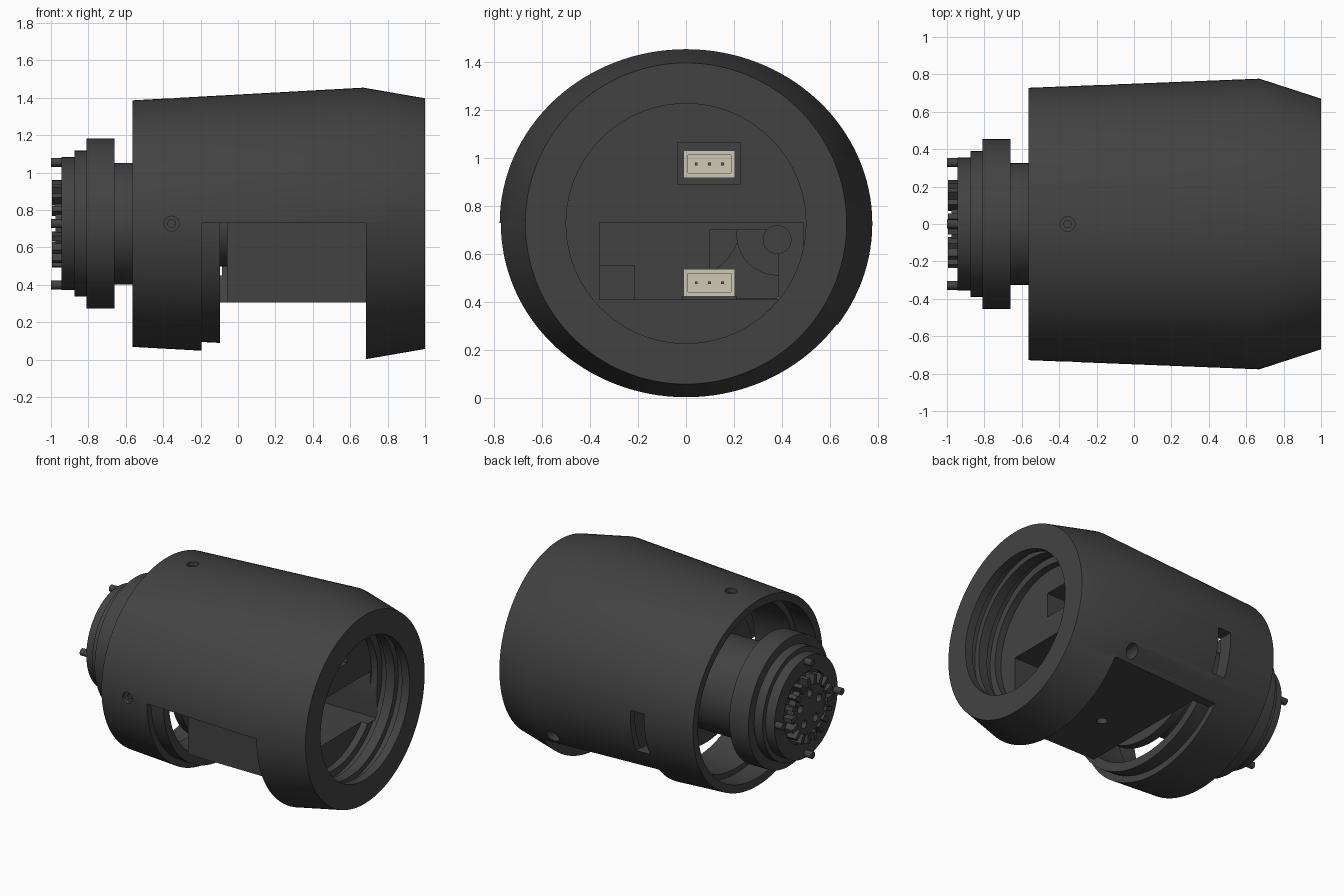
import bpy, bmesh, math
from mathutils import Vector

if "Cube" in bpy.data.objects:
    bpy.data.objects.remove(bpy.data.objects["Cube"])

ZC = 0.727  # height of the long axis


def material(name, rgb):
    m = bpy.data.materials.new(name)
    m.diffuse_color = (*rgb, 1)
    m.use_nodes = True
    m.node_tree.nodes["Principled BSDF"].inputs["Base Color"].default_value = m.diffuse_color
    return m


DARK = material("dark_grey", (0.055, 0.055, 0.055))
CREAM = material("cream", (0.62, 0.58, 0.46))
METAL = material("pin_dark", (0.12, 0.11, 0.09))


def finish(name, bm, mat):
    bmesh.ops.recalc_face_normals(bm, faces=bm.faces[:])
    me = bpy.data.meshes.new(name)
    bm.to_mesh(me)
    bm.free()
    ob = bpy.data.objects.new(name, me)
    bpy.context.collection.objects.link(ob)
    me.materials.append(mat)
    return ob


def loft(name, sections, closed=False, n=96, mat=DARK):
    """Elliptical sections (x, radius_y, radius_z) along the long axis."""
    bm = bmesh.new()
    rings = []
    for x, ry, rz in sections:
        rings.append([bm.verts.new((x, ry * math.cos(2 * math.pi * i / n),
                                    ZC + rz * math.sin(2 * math.pi * i / n))) for i in range(n)])
    pairs = list(zip(rings, rings[1:]))
    if closed:
        pairs.append((rings[-1], rings[0]))
    else:
        bm.faces.new(rings[0])
        bm.faces.new(rings[-1])
    for a, b in pairs:
        for i in range(n):
            j = (i + 1) % n
            bm.faces.new((a[i], a[j], b[j], b[i]))
    return finish(name, bm, mat)


def turned(name, profile, **kw):
    return loft(name, [(x, r, r) for x, r in profile], **kw)


def box(name, x, y, z, mat=DARK):
    bm = bmesh.new()
    bmesh.ops.create_cube(bm, size=1)
    for v in bm.verts:
        v.co = Vector([(lo + hi) / 2 + c * (hi - lo) for c, (lo, hi) in zip(v.co, (x, y, z))])
    return finish(name, bm, mat)


def rod(name, a, b, r, n=32, mat=DARK):
    a, b = Vector(a), Vector(b)
    bm = bmesh.new()
    bmesh.ops.create_cone(bm, cap_ends=True, segments=n, radius1=r, radius2=r, depth=(b - a).length)
    rot = (b - a).to_track_quat('Z', 'Y')
    for v in bm.verts:
        v.co = rot @ v.co + (a + b) / 2
    return finish(name, bm, mat)


def cut(ob, *cutters):
    bpy.context.view_layer.objects.active = ob
    for c in cutters:
        c.hide_render = True
        before = len(ob.data.vertices)
        for solver in ('MANIFOLD', 'EXACT'):
            m = ob.modifiers.new("cut", 'BOOLEAN')
            m.operation, m.solver, m.object = 'DIFFERENCE', solver, c
            bpy.ops.object.modifier_apply(modifier=m.name)
            if len(ob.data.vertices) != before:
                break
        bpy.data.objects.remove(c)


# Outer housing: round nose, oval body, hollow rear
body = loft("housing", [(-0.565, 0.728, 0.659), (0.67, 0.777, 0.727), (1.0, 0.67, 0.67)], n=128)
cut(body,
    loft("rear_cavity", [(-0.6, 0.67, 0.60), (-0.06, 0.70, 0.635)]),
    turned("front_bore", [(0.70, 0.5), (0.75, 0.5), (0.75, 0.55), (0.80, 0.55), (0.80, 0.52),
                          (0.87, 0.52), (0.87, 0.56), (0.94, 0.56), (0.94, 0.5), (1.1, 0.5)]),
    # underside and side cutaways
    box("under_cut", (-0.195, 0.685), (-1, 1), (-0.5, 0.305)),
    box("side_cut", (-0.195, 0.685), (-1, -0.475), (-0.4, 0.73)),
    # inner compartment, its rear window and the connector pocket
    box("compartment", (0.0, 0.76), (-0.36, 0.49), (0.41, 0.7295)),
    box("rear_window", (-0.1, 0.05), (0.10, 0.385), (0.415, 0.70)),
    box("pocket", (0.42, 0.75), (-0.035, 0.225), (0.89, 1.065)),
    # far-side slot and hole
    box("far_slot", (-0.19, -0.085), (0.5, 0.9), (0.45, 0.76)),
    rod("far_hole", (0.58, 0.55, 0.37), (0.58, 0.9, 0.37), 0.045),
    # nose screw counterbore
    rod("nose_hole", (0.89, -0.85, ZC), (0.89, -0.45, ZC), 0.05),
    rod("counterbore", (0.89, -0.9, ZC), (0.89, -0.65, ZC), 0.09))

# Set screws around the rear: top, near side and bottom
for k in (1, 2, 3):
    d = Vector((0, math.cos(k * math.pi / 2), math.sin(k * math.pi / 2)))
    c = Vector((-0.355, 0, ZC))
    surf = 0.736 if k == 2 else 0.67
    cut(body, rod("screw_hole", c + d * (surf - 0.03), c + d * 0.9, 0.04),
        rod("screw_socket", c + d * 0.55, c + d * 0.85, 0.02))

# Floor screw holes
for x, y in ((0.52, 0.377), (0.263, 0.393), (0.22, -0.06), (0.53, -0.335), (0.175, -0.325)):
    cut(body, rod("floor_hole", (x, y, 0.2), (x, y, 0.35), 0.035))

rod("nose_screw", (0.89, -0.62, ZC), (0.89, -0.56, ZC), 0.05)

# Liner ring and motor plate inside the rear shell, seen through the cutaway
liner = loft("liner_ring", [(-0.40, 0.690, 0.622), (-0.095, 0.703, 0.638),
                            (-0.095, 0.64, 0.575), (-0.40, 0.64, 0.575)], closed=True)
cut(liner, box("liner_slot", (-0.19, 0), (0.4, 0.9), (0.45, 0.76)))
loft("motor_plate", [(-0.16, 0.52, 0.46), (-0.097, 0.52, 0.46)])

# Rear coupling: hub, neck and stepped flange
coupling = turned("rear_coupling", [
    (-0.05, 0.228), (-0.115, 0.228), (-0.115, 0.325), (-0.66, 0.325), (-0.66, 0.455),
    (-0.81, 0.455), (-0.81, 0.39), (-0.875, 0.39), (-0.875, 0.355), (-0.945, 0.355),
    (-0.945, 0.25), (-0.925, 0.25), (-0.925, 0.185), (-0.975, 0.185)])
cut(coupling, *[rod("socket", (-1.1, 0.11 * math.cos(a), ZC + 0.11 * math.sin(a)),
                    (-0.93, 0.11 * math.cos(a), ZC + 0.11 * math.sin(a)), 0.028)
                for a in [k * math.tau / 5 + 0.3 for k in range(5)]])

# Ring of drive teeth
bm = bmesh.new()
N = 18
for k in range(N):
    quad = []
    for r, da in ((0.17, -0.10), (0.236, -0.06), (0.236, 0.06), (0.17, 0.10)):
        a = math.tau * k / N + da
        quad.append((r * math.cos(a), ZC + r * math.sin(a)))
    lo = [bm.verts.new((-0.92, *p)) for p in quad]
    hi = [bm.verts.new((-0.995, *p)) for p in quad]
    bm.faces.new(lo)
    bm.faces.new(hi)
    for i in range(4):
        j = (i + 1) % 4
        bm.faces.new((lo[i], lo[j], hi[j], hi[i]))
finish("drive_teeth", bm, DARK)

# Four locating pins
for k in range(4):
    y, z = 0.328 * math.cos(k * math.pi / 2), ZC + 0.328 * math.sin(k * math.pi / 2)
    rod(f"locating_pin_{k + 1}", (-0.90, y, z), (-1.0, y, z), 0.024, n=24)


# Three-pin connectors
def connector(name, x0, x1, z0, z1):
    shell = box(name, (x0, x1), (-0.01, 0.205), (z0, z1), CREAM)
    cut(shell, box("recess", (x1 - 0.08, x1 + 0.1), (0.008, 0.187), (z0 + 0.02, z1 - 0.02), CREAM))
    zc = (z0 + z1) / 2
    for i in range(3):
        y = 0.0975 + (i - 1) * 0.055
        box(f"{name}_pin_{i + 1}", (x1 - 0.1, x1 - 0.02), (y - 0.006, y + 0.006),
            (zc - 0.006, zc + 0.006), METAL)


connector("upper_connector", 0.41, 0.53, 0.917, 1.032)
connector("lower_connector", 0.34, 0.50, 0.422, 0.538)
box("connector_base", (0.32, 0.48), (-0.015, 0.21), (0.40, 0.424))

# Compartment screw boss and side bushing
boss = box("screw_boss", (-0.03, 0.15), (-0.365, -0.215), (0.405, 0.555))
cut(boss, rod("boss_hole", (0.0, -0.29, 0.482), (0.28, -0.29, 0.482), 0.03),
    rod("boss_bore", (0.09, -0.29, 0.482), (0.3, -0.29, 0.482), 0.06))
rod("bushing_base", (-0.058, 0.38, 0.68), (-0.02, 0.38, 0.68), 0.17)
rod("bushing_step", (-0.03, 0.38, 0.66), (0.02, 0.38, 0.66), 0.06)

# Smooth round surfaces, keep edges crisp
bpy.ops.object.select_all(action='DESELECT')
for ob in bpy.context.scene.objects:
    ob.select_set(True)
bpy.context.view_layer.objects.active = body
bpy.ops.object.shade_smooth_by_angle(angle=math.radians(25))
